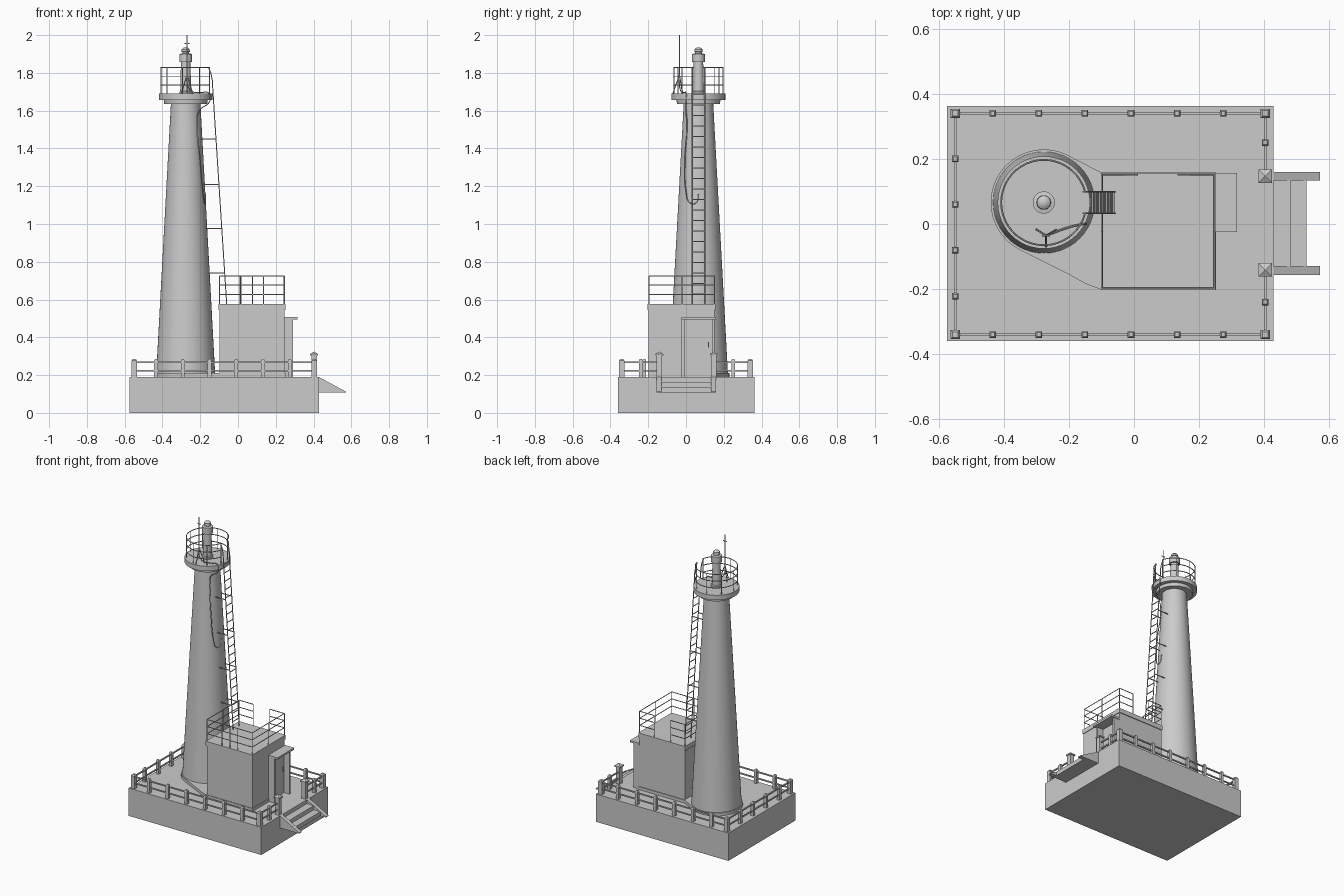
import bpy, bmesh, math
from mathutils import Vector, Matrix

if "Cube" in bpy.data.objects:
    bpy.data.objects.remove(bpy.data.objects["Cube"])

TX, TY = -0.277, 0.066   # tower axis


def finish(name, bm, smooth=False):
    bmesh.ops.recalc_face_normals(bm, faces=bm.faces)
    me = bpy.data.meshes.new(name)
    bm.to_mesh(me)
    bm.free()
    ob = bpy.data.objects.new(name, me)
    bpy.context.collection.objects.link(ob)
    if smooth:
        bpy.ops.object.select_all(action='DESELECT')
        ob.select_set(True)
        bpy.context.view_layer.objects.active = ob
        bpy.ops.object.shade_smooth_by_angle(angle=math.radians(35))
    return ob


def add_box(bm, x0, x1, y0, y1, z0, z1):
    m = Matrix.Translation(((x0+x1)/2, (y0+y1)/2, (z0+z1)/2)) @ Matrix.Diagonal((x1-x0, y1-y0, z1-z0, 1))
    bmesh.ops.create_cube(bm, size=1, matrix=m)


def boxes(name, items):
    bm = bmesh.new()
    for it in items:
        add_box(bm, *it)
    return finish(name, bm)


def prism(name, pts, vec):
    bm = bmesh.new()
    f = bm.faces.new([bm.verts.new(p) for p in pts])
    r = bmesh.ops.extrude_face_region(bm, geom=[f])
    bmesh.ops.translate(bm, vec=vec, verts=[v for v in r['geom'] if isinstance(v, bmesh.types.BMVert)])
    if f.is_valid is False:
        bm.faces.ensure_lookup_table()
    return finish(name, bm)


def lathe(name, profile, x, y, segs=48):
    bm = bmesh.new()
    vs = [bm.verts.new((r, 0, z)) for r, z in profile]
    es = [bm.edges.new(p) for p in zip(vs, vs[1:])]
    bmesh.ops.spin(bm, geom=vs + es, cent=(0, 0, 0), axis=(0, 0, 1), angle=2*math.pi, steps=segs)
    bmesh.ops.remove_doubles(bm, verts=bm.verts, dist=1e-5)
    bmesh.ops.translate(bm, vec=(x, y, 0), verts=bm.verts)
    return finish(name, bm, True)


def tubes(name, paths, r=0.0028, smooth_path=False):
    cu = bpy.data.curves.new(name, 'CURVE')
    cu.dimensions = '3D'
    cu.bevel_depth, cu.bevel_resolution = r, 1
    cu.use_fill_caps = True
    for pts in paths:
        sp = cu.splines.new('BEZIER' if smooth_path else 'POLY')
        if smooth_path:
            sp.bezier_points.add(len(pts) - 1)
            for b, p in zip(sp.bezier_points, pts):
                b.co = p
                b.handle_left_type = b.handle_right_type = 'AUTO'
            sp.resolution_u = 6
        else:
            sp.points.add(len(pts) - 1)
            for b, p in zip(sp.points, pts):
                b.co = (*p, 1)
    ob = bpy.data.objects.new(name, cu)
    bpy.context.collection.objects.link(ob)
    bpy.ops.object.select_all(action='DESELECT')
    ob.select_set(True)
    bpy.context.view_layer.objects.active = ob
    bpy.ops.object.convert(target='MESH')
    bpy.ops.object.shade_smooth_by_angle(angle=math.radians(50))


# Base block
boxes("base", [(-0.575, 0.428, -0.36, 0.363, 0, 0.19)])

# Steps with sloping side walls
boxes("steps", [(0.428, 0.48, -0.13, 0.136, 0.107, 0.163), (0.48, 0.53, -0.13, 0.136, 0.107, 0.135)])
for i, y in enumerate((-0.156, 0.133)):
    prism(f"step_side_{i}", [(0.428, y, 0.107), (0.572, y, 0.107), (0.572, y, 0.112), (0.428, y, 0.19)], (0, 0.027, 0))

# Fence posts with chamfered tops
X0, X1, Y = -0.549, 0.403, 0.34
xs = [-0.434 + 0.1416*i for i in range(6)]
posts = [(x, s*Y, 0.010) for x in xs for s in (-1, 1)]
posts += [(x, s*Y, 0.014) for x in (X0, X1) for s in (-1, 1)]
posts += [(X0, y, 0.010) for y in (0.2, 0.06, -0.08, -0.222)] + [(X1, y, 0.010) for y in (0.25, -0.24)]


def add_post(bm, x, y, h, z0, z1, top_z, top):
    add_box(bm, x-h, x+h, y-h, y+h, z0, z1)
    m = Matrix.Translation((x, y, (z1+top_z)/2)) @ Matrix.Rotation(math.pi/4, 4, 'Z')
    bmesh.ops.create_cone(bm, cap_ends=True, segments=4, radius1=h*2**.5, radius2=top*2**.5, depth=top_z-z1, matrix=m)


bm = bmesh.new()
for x, y, h in posts:
    add_post(bm, x, y, h, 0.19, 0.277, 0.285, h*0.6)
finish("fence_posts", bm)

# Gate posts with pyramid caps
bm = bmesh.new()
for y in (0.147, -0.141):
    add_box(bm, X1-0.015, X1+0.015, y-0.015, y+0.015, 0.19, 0.303)
    add_post(bm, X1, y, 0.021, 0.303, 0.312, 0.324, 0.001)
finish("gate_posts", bm)

# Fence rails
rails = []
e = 0.004
for z in (0.224, 0.268):
    rails += [(X0, X1, s*Y-e, s*Y+e, z-e, z+e) for s in (-1, 1)]
    rails += [(X0-e, X0+e, -Y, Y, z-e, z+e), (X1-e, X1+e, 0.147, Y, z-e, z+e), (X1-e, X1+e, -Y, -0.141, z-e, z+e)]
boxes("fence_rails", rails)

# Plinth joining the round tower foot to the house
arc = []
for i in range(33):
    a = math.radians(62 + (242-62)*i/32)
    arc.append((TX + 0.163*math.cos(a), TY + 0.163*math.sin(a), 0.19))
prism("plinth", arc + [(-0.2, -0.155, 0.19), (-0.15, -0.183, 0.19), (-0.1, -0.202, 0.19), (0.252, -0.202, 0.19),
                       (0.252, 0.158, 0.19), (-0.1, 0.158, 0.19)], (0, 0, 0.02))

# Tower and gallery
lathe("tower", [(0, 0.19), (0.157, 0.19), (0.078, 1.64), (0, 1.64)], TX, TY)
lathe("gallery", [(0, 1.635), (0.114, 1.635), (0.116, 1.657), (0.142, 1.657), (0.142, 1.69), (0, 1.69)], TX, TY)

# Lantern on its pedestal
lathe("lantern", [(0, 1.69), (0.034, 1.69), (0.034, 1.70), (0.029, 1.705), (0.025, 1.857), (0.034, 1.857), (0.034, 1.9),
                  (0.018, 1.903), (0.018, 1.91), (0.022, 1.912), (0.021, 1.925), (0.012, 1.933), (0, 1.935)], TX, TY, 32)


# Gallery railing, open at the ladder
def ring(a, z, r=0.131):
    return (TX + r*math.cos(a), TY + r*math.sin(a), z)


gap = 0.26
angs = [gap + (2*math.pi - 2*gap)*i/40 for i in range(41)]
tubes("gallery_railing", [[ring(a, z) for a in angs] for z in (1.735, 1.782, 1.828)]
      + [[ring(a, 1.69), ring(a, 1.828)] for a in angs[::5]])

# House with parapet band
boxes("house", [(-0.097, 0.247, -0.198, 0.152, 0.19, 0.55)])
boxes("parapet", [(-0.102, 0.251, -0.203, 0.157, 0.546, 0.577)])

# Porch: side walls, canopy, door, handle
boxes("porch", [(0.247, 0.292, -0.023, -0.008, 0.19, 0.496), (0.247, 0.292, 0.138, 0.152, 0.19, 0.496)])
boxes("canopy", [(0.247, 0.316, -0.025, 0.156, 0.494, 0.507)])
boxes("door", [(0.247, 0.254, 0.0, 0.132, 0.21, 0.488)])
boxes("door_handle", [(0.254, 0.262, 0.117, 0.123, 0.345, 0.375)])

# Roof railing, open at the middle of the back
a0, a1, b0, b1 = -0.097, 0.245, -0.196, 0.151
paths = [[(0.01, b1, z), (a0, b1, z), (a0, b0, z), (a1, b0, z), (a1, b1, z), (0.135, b1, z)] for z in (0.627, 0.676, 0.724)]
for x, y in [(0.01, b1), (a0, b1), (a0, -0.022), (a0, b0), (0.016, b0), (0.076, b0), (0.135, b0), (a1, b0), (a1, -0.022),
             (a1, b1), (0.135, b1)]:
    paths.append([(x, y, 0.57), (x, y, 0.724)])
tubes("roof_railing", paths)

# Ladder: rails, rungs and wall brackets
sides = (TY - 0.033, TY + 0.033)


def ladder_x(z):
    return -0.06 - 0.072*(z - 0.577)/1.113


top = [(-0.132, 1.69), (-0.136, 1.76), (-0.144, 1.80), (-0.156, 1.828)]
ladder = [[(-0.06, y, 0.577)] + [(x, y, z) for x, z in top] for y in sides]
for i in range(20):
    z = 0.63 + 0.0555*i
    ladder.append([(ladder_x(z), sides[0], z), (ladder_x(z), sides[1], z)])
for z in (0.74, 0.975, 1.21, 1.45):
    r = 0.157 - 0.079*(z - 0.19)/1.45
    ladder += [[(ladder_x(z), y, z), (TX + r*0.9, y, z)] for y in sides]
tubes("ladder", ladder, 0.003)

# Antenna mast on a tripod
mx, my = -0.27, -0.035
tubes("antenna", [[(mx, my, 1.72), (mx, my, 2.0)], [(mx-0.012, my, 1.955), (mx+0.012, my, 1.955)]]
      + [[(mx, my, 1.79), (mx + 0.035*math.cos(a), my + 0.035*math.sin(a), 1.69)] for a in (0.5, 2.6, 4.7)], 0.003)

# Cable from the mast over the gallery and down the tower
tubes("cable", [[(mx, my, 1.83), (-0.255, -0.03, 1.71), (-0.2, -0.01, 1.695), (-0.157, 0.0, 1.695), (-0.15, 0.0, 1.65),
                 (-0.205, 0.0, 1.60), (-0.215, 0.005, 1.53), (-0.2, -0.006, 1.34), (-0.185, 0.0, 1.17), (-0.177, 0.018, 1.115),
                 (-0.172, 0.05, 1.11), (-0.172, 0.066, 1.16)]], 0.003, True)
